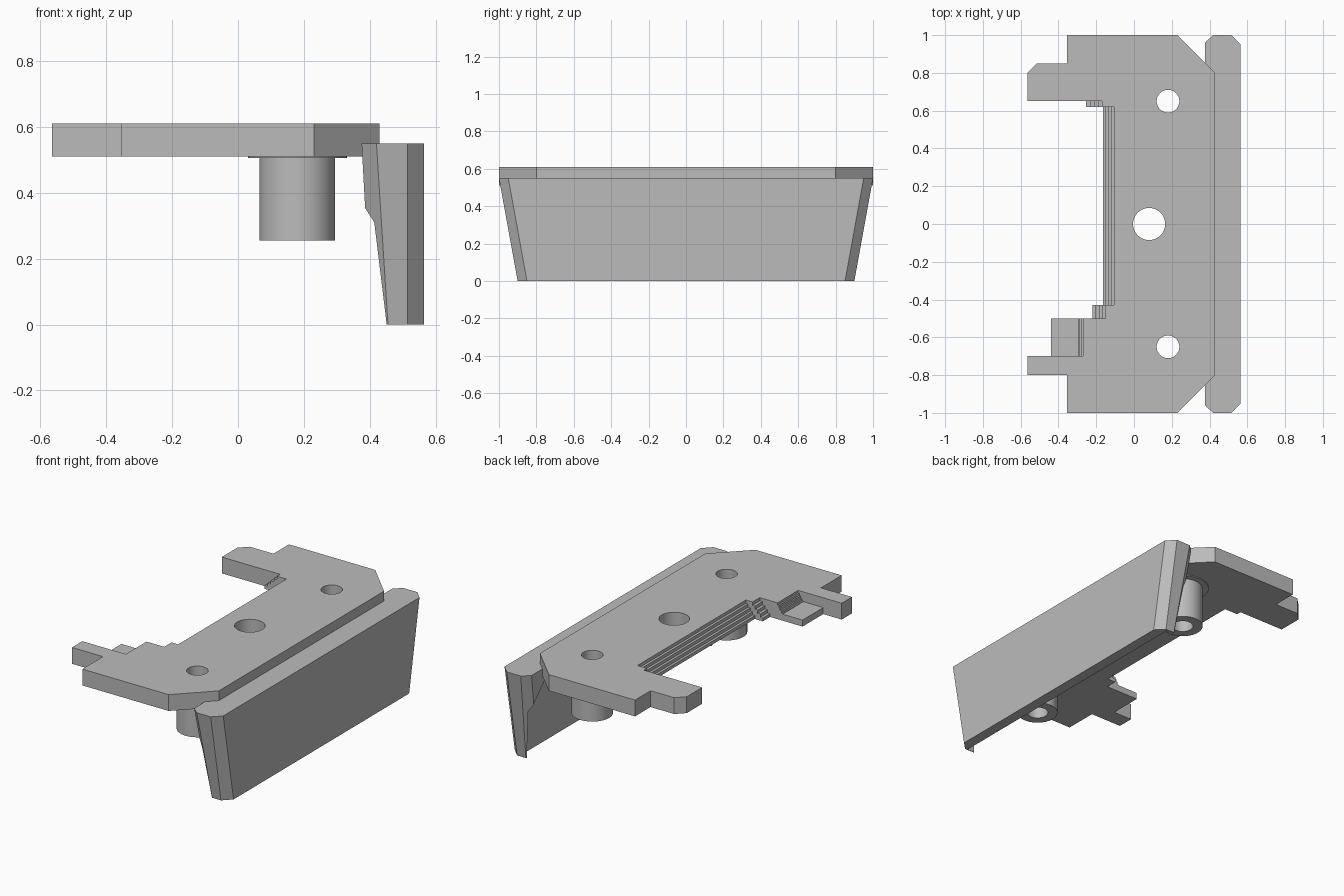
import bpy, bmesh, math
from mathutils import Vector

if "Cube" in bpy.data.objects:
    bpy.data.objects.remove(bpy.data.objects["Cube"], do_unlink=True)

grey = bpy.data.materials.new("light grey plastic")
grey.use_nodes = True
grey.diffuse_color = (0.5, 0.5, 0.5, 1)
grey.node_tree.nodes["Principled BSDF"].inputs["Base Color"].default_value = (0.5, 0.5, 0.5, 1)


def finish(name, bm):
    bmesh.ops.recalc_face_normals(bm, faces=bm.faces)
    mesh = bpy.data.meshes.new(name)
    bm.to_mesh(mesh)
    bm.free()
    mesh.materials.append(grey)
    obj = bpy.data.objects.new(name, mesh)
    bpy.context.collection.objects.link(obj)
    return obj


def loft(name, start, end):
    """Closed solid between two matching outlines."""
    bm = bmesh.new()
    a = [bm.verts.new(p) for p in start]
    b = [bm.verts.new(p) for p in end]
    bm.faces.new(a)
    bm.faces.new(b)
    for i in range(len(a)):
        j = (i + 1) % len(a)
        bm.faces.new((a[i], a[j], b[j], b[i]))
    return finish(name, bm)


def prism(name, points, direction):
    move = Vector(direction)
    return loft(name, points, [Vector(p) + move for p in points])


def cylinder(name, x, y, z0, z1, radius):
    ring = [(x + radius * math.cos(t), y + radius * math.sin(t), z0)
            for t in (math.tau * i / 48 for i in range(48))]
    return prism(name, ring, (0, 0, z1 - z0))


def select_only(obj):
    bpy.ops.object.select_all(action="DESELECT")
    obj.select_set(True)
    bpy.context.view_layer.objects.active = obj


def cut(obj, cutter):
    cutter.hide_render = True
    mod = obj.modifiers.new("cut", "BOOLEAN")
    mod.operation = "DIFFERENCE"
    mod.solver = "EXACT"
    mod.object = cutter
    select_only(obj)
    bpy.ops.object.modifier_apply(modifier=mod.name)
    bpy.data.objects.remove(cutter, do_unlink=True)


def smooth(obj):
    select_only(obj)
    bpy.ops.object.shade_smooth_by_angle(angle=math.radians(30))


BOTTOM, TOP = 0.51, 0.61

# Mounting plate with chamfered outer corners, arms and three holes
outline = [(-.355, 1), (.23, 1), (.43, .8), (.43, -.8), (.23, -1), (-.355, -1),
           (-.355, -.8), (-.565, -.8), (-.565, -.7), (-.27, -.7), (-.27, -.5),
           (-.15, -.5), (-.15, -.43), (-.105, -.43), (-.105, .62), (-.17, .62),
           (-.17, .65), (-.565, .65), (-.565, .8), (-.515, .85), (-.355, .85)]
plate = prism("mounting_plate", [(x, y, BOTTOM) for x, y in outline], (0, 0, TOP - BOTTOM))
for x, y, r in ((.08, 0, .085), (.18, .65, .06), (.18, -.65, .06)):
    cut(plate, cylinder("hole_cutter", x, y, .4, .8, r))
smooth(plate)


# Small stairs falling away from the inner edge of the plate
def stairs(name, x_high, x_low, y0, y1, z_low, steps=4):
    points = [(x_high, y0, BOTTOM), (x_high, y0, TOP)]
    run = (x_high - x_low) / steps
    drop = (TOP - z_low) / (steps + 1)
    for i in range(steps):
        z = TOP - drop * (i + 1)
        points += [(x_high - run * i, y0, z), (x_high - run * (i + 1), y0, z)]
    points.append((x_low, y0, BOTTOM))
    del points[1]
    return prism(name, points, (0, y1 - y0, 0))


stairs("long_steps", -.105, -.165, -.43, .62, BOTTOM)
stairs("back_corner_steps", -.17, -.255, .62, .65, BOTTOM)
stairs("front_corner_steps", -.15, -.22, -.5, -.43, BOTTOM)
stairs("ledge_steps", -.27, -.305, -.7, -.5, .54)
prism("ledge", [(-.305, -.7, BOTTOM), (-.44, -.7, BOTTOM), (-.44, -.7, .55), (-.305, -.7, .55)],
      (0, .2, 0))

# Hollow posts with thin flanges under the plate
for side, y in (("front", -.65), ("back", .65)):
    for part, z0, z1, r in (("post", .255, .505, .115), ("flange", .505, BOTTOM, .15)):
        tube = cylinder(f"{side}_{part}", .18, y, z0, z1, r)
        cut(tube, cylinder("bore_cutter", .18, y, .1, .8, .06))
        smooth(tube)


# Tapered side panel with chamfered ends and a pocket on the inner side
def mirrored(half):
    return half + [(x, -y, z) for x, y, z in reversed(half)]


low = mirrored([(.405, .855, 0), (.455, .9, 0), (.515, .9, 0), (.565, .85, 0)])
high = mirrored([(.375, .96, .55), (.42, 1, .55), (.515, 1, .55), (.565, .95, .55)])
panel = loft("side_panel", low, high)
pocket = mirrored([(.3, .89, -.05), (.3, .937, .31), (.3, .92, .36), (.3, .8, .5)])
cut(panel, prism("pocket_cutter", pocket, (.2, 0, 0)))
